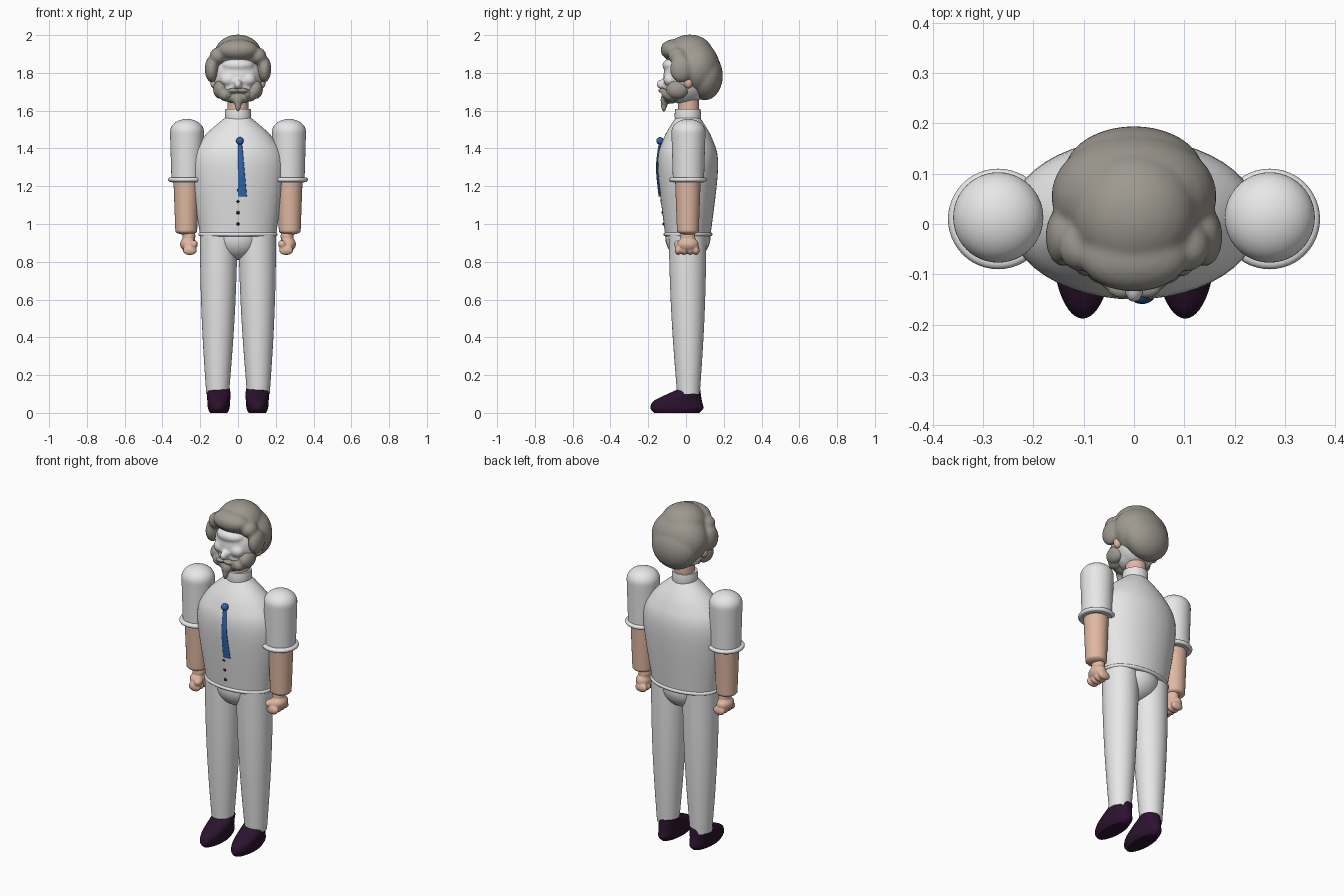
import bpy, bmesh, math
from mathutils import Vector, Matrix

cube = bpy.data.objects.get("Cube")
if cube:
    bpy.data.objects.remove(cube, do_unlink=True)


def material(name, red, green, blue):
    mat = bpy.data.materials.new(name)
    mat.use_nodes = True
    mat.diffuse_color = (red, green, blue, 1)
    shader = next(n for n in mat.node_tree.nodes if n.type == 'BSDF_PRINCIPLED')
    shader.inputs["Base Color"].default_value = (red, green, blue, 1)
    return mat


white = material("white", .8, .8, .8)
skin = material("skin", .75, .48, .36)
grey = material("grey_hair", .34, .32, .28)
blue = material("blue", .03, .13, .42)
dark = material("dark_purple", .025, .006, .028)


def finish(name, bm, mat):
    """Turn the mesh into a smooth-shaded object with one material."""
    bmesh.ops.recalc_face_normals(bm, faces=bm.faces)
    mesh = bpy.data.meshes.new(name)
    bm.to_mesh(mesh)
    bm.free()
    mesh.materials.append(mat)
    part = bpy.data.objects.new(name, mesh)
    bpy.context.collection.objects.link(part)
    bpy.ops.object.select_all(action='DESELECT')
    part.select_set(True)
    bpy.context.view_layer.objects.active = part
    bpy.ops.object.shade_smooth_by_angle(angle=math.radians(50))
    return part


def skin_rings(name, rows, mat, sides=48):
    """Join stacked ellipses; each row is x, y, z, radius x, radius y."""
    bm = bmesh.new()
    rings = []
    for x, y, z, rx, ry in rows:
        angles = [math.tau * k / sides for k in range(sides)]
        rings.append([bm.verts.new((x + rx * math.cos(a), y + ry * math.sin(a), z))
                      for a in angles])
    for low, high in zip(rings, rings[1:]):
        for k in range(sides):
            bm.faces.new((low[k - 1], low[k], high[k], high[k - 1]))
    bm.faces.new(rings[0])
    bm.faces.new(rings[-1])
    return finish(name, bm, mat)


def profile(name, rows, mat, steps=6):
    """Stacked ellipses with a smooth curve running through the given rows."""
    rows = [Vector(row) for row in rows]
    slopes = [(rows[min(i + 1, len(rows) - 1)] - rows[max(i - 1, 0)]) / 2
              for i in range(len(rows))]
    curve = []
    for i, (start, end) in enumerate(zip(rows, rows[1:])):
        for step in range(steps):
            t = step / steps
            ease = t * t * (3 - 2 * t)
            curve.append(start.lerp(end, ease) + slopes[i] * t * (1 - t) ** 2
                         - slopes[i + 1] * t * t * (1 - t))
    skin_rings(name, curve + [rows[-1]], mat)


def limb(name, low, high, r_low, r_high, mat, round_low=0, round_high=0, bulge=0):
    """Tapered round limb with optional domed ends and a swollen middle."""
    low, high = Vector(low), Vector(high)
    rows, steps = [], 32
    for i in range(steps + 1):
        t = (1 - math.cos(math.pi * i / steps)) / 2
        centre = low.lerp(high, t)
        radius = r_low + (r_high - r_low) * t + bulge * math.sin(math.pi * t)
        for gap, dome in ((centre.z - low.z, round_low), (high.z - centre.z, round_high)):
            if gap < dome:
                radius *= max(math.sqrt(1 - (1 - gap / dome) ** 2), .05)
        rows.append((*centre, radius, radius))
    skin_rings(name, rows, mat)


def band(name, x, z, rx, ry, thick, mat):
    """Rounded band around a limb or the waist."""
    steps = 8
    angles = [math.pi * (i / steps - .5) for i in range(steps + 1)]
    skin_rings(name, [(x, .01, z + thick * math.sin(a), rx + thick * math.cos(a),
                       ry + thick * math.cos(a)) for a in angles], mat)


def blobs(name, parts, mat, voxel=0):
    """Ellipsoids (centre, radii), mirrored when off-centre, optionally fused."""
    bm = bmesh.new()
    for (x, y, z), radii in parts:
        for across in {x, -x}:
            place = Matrix.Translation((across, y, z)) @ Matrix.Diagonal((*radii, 1))
            bmesh.ops.create_uvsphere(bm, u_segments=28, v_segments=16, radius=1, matrix=place)
    part = finish(name, bm, mat)
    if voxel:
        fuse = part.modifiers.new("fuse", 'REMESH')
        fuse.mode, fuse.voxel_size, fuse.use_smooth_shade = 'VOXEL', voxel, True
        soften = part.modifiers.new("soften", 'SMOOTH')
        soften.factor, soften.iterations = .5, 4


# Torso, waistband and pelvis
torso = ((.94, .2, .12), (1.3, .25, .16), (1.45, .19, .13), (1.57, .06, .06))
profile("torso", [(0, .01, z, rx, ry) for z, rx, ry in torso], white)
band("waistband", 0, .945, .2, .12, .01, white)
blobs("pelvis", [((0, .01, .93), (.13, .12, .12))], white)

# Collar and neck
limb("collar", (0, .01, 1.54), (0, .01, 1.61), .067, .067, white, bulge=.003)
limb("neck", (0, .014, 1.59), (0, .014, 1.69), .056, .056, skin)

# Tie and shirt buttons
profile("tie", [(.023, -.138, 1.145, .024, .007), (.016, -.152, 1.3, .017, .007),
                (.01, -.137, 1.43, .011, .007)], blue)
limb("tie_knot", (.01, -.137, 1.42), (.01, -.137, 1.46), .02, .02, blue, .02, .02)
blobs("buttons", [((0, -.117 - .006 * i, 1 + .06 * i), (.009, .007, .009))
                  for i in range(4)], dark)

# Legs, shoes and arms
shoe = ((0, -.05, .046, .12), (.025, -.048, .057, .14), (.06, -.045, .06, .13),
        (.09, -.02, .062, .1), (.128, .02, .06, .055))
for side, s in (("left", 1), ("right", -1)):
    limb(side + "_leg", (s * .108, .013, .1), (s * .102, .008, .945), .06, .1, white, bulge=.008)
    profile(side + "_shoe", [(s * .102, y, z, rx, ry) for z, y, rx, ry in shoe], dark)
    limb(side + "_sleeve", (s * .27, .013, 1.22), (s * .27, .013, 1.556),
         .082, .092, white, round_high=.07)
    band(side + "_cuff", s * .27, 1.235, .088, .088, .012, white)
    limb(side + "_forearm", (s * .274, .01, .943), (s * .274, .01, 1.24),
         .057, .068, skin, round_low=.02)

# Hands: wrist, palm, thumb and a row of curled fingers
fingers = [((.255, -.042 + .032 * i, .861), (.038, .018, .026)) for i in range(4)]
blobs("hands", fingers + [((.26, .01, .935), (.035, .04, .045)),
                          ((.265, .01, .893), (.042, .057, .038)),
                          ((.233, -.035, .893), (.021, .03, .022))], skin, .006)

# Head: skull, jaw, brow, nose and cheeks
blobs("head", [((0, .01, 1.78), (.13, .13, .14)),
               ((0, -.015, 1.715), (.105, .1, .08)),
               ((0, -.065, 1.84), (.085, .06, .04)),
               ((0, -.127, 1.74), (.02, .03, .026)),
               ((.05, -.085, 1.765), (.045, .035, .035))], white, .008)
blobs("ears", [((.125, .012, 1.75), (.022, .024, .032))], skin)

# Hair: sides, full back, crown, fringe, locks and temples
blobs("hair", [((0, .055, 1.825), (.165, .125, .145)),
               ((0, .1, 1.785), (.14, .095, .13)),
               ((0, .02, 1.9), (.125, .125, .103)),
               ((0, -.065, 1.922), (.108, .07, .056)),
               ((.14, -.025, 1.82), (.036, .06, .07)),
               ((.105, -.045, 1.89), (.045, .05, .045))], grey, .009)

# Beard: chin, goatee, cheeks, jaw and drooping moustache
blobs("beard", [((0, -.08, 1.67), (.075, .045, .033)),
                ((0, -.113, 1.655), (.026, .022, .036)),
                ((0, -.117, 1.63), (.016, .016, .036)),
                ((.092, -.045, 1.712), (.04, .06, .05)),
                ((.062, -.075, 1.683), (.04, .045, .034)),
                ((.025, -.126, 1.707), (.03, .022, .013)),
                ((.05, -.112, 1.69), (.014, .02, .024))], grey, .006)
